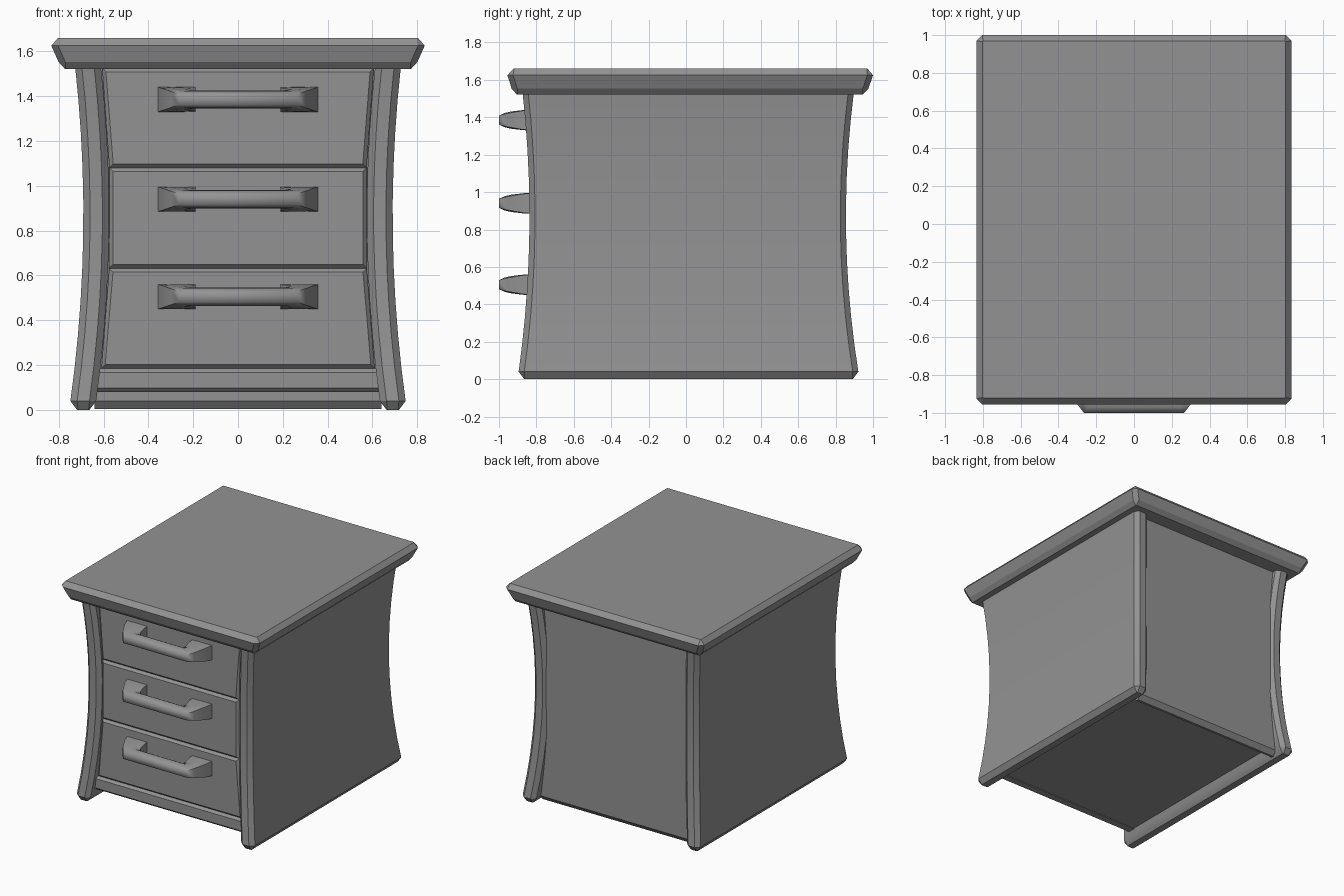
import bpy
import bmesh
from math import radians

cube = bpy.data.objects.get("Cube")
if cube:
    bpy.data.objects.remove(cube, do_unlink=True)

grey = bpy.data.materials.new("plain_grey")
grey.use_nodes = True
colour = (0.29, 0.29, 0.29, 1)
grey.diffuse_color = colour
for node in grey.node_tree.nodes:
    if node.type == 'BSDF_PRINCIPLED':
        node.inputs["Base Color"].default_value = colour


def loft(name, rings, angle=30):
    """Join equal-length rings of points into a capped solid."""
    bm = bmesh.new()
    loops = [[bm.verts.new(p) for p in ring] for ring in rings]
    n = len(loops[0])
    for a, b in zip(loops, loops[1:]):
        for i in range(n):
            j = (i + 1) % n
            bm.faces.new((a[i], a[j], b[j], b[i]))
    bm.faces.new(loops[0][::-1])
    bm.faces.new(loops[-1])
    bmesh.ops.recalc_face_normals(bm, faces=bm.faces)
    mesh = bpy.data.meshes.new(name)
    bm.to_mesh(mesh)
    bm.free()
    obj = bpy.data.objects.new(name, mesh)
    bpy.context.collection.objects.link(obj)
    mesh.materials.append(grey)
    bpy.ops.object.select_all(action='DESELECT')
    obj.select_set(True)
    bpy.context.view_layer.objects.active = obj
    bpy.ops.object.shade_smooth_by_angle(angle=radians(angle))


def flare(z):
    """Outward sweep of the waisted cabinet at height z."""
    return 0.084 * (z - 0.87) ** 2


def plan(x0, x1, y0, y1, z, c):
    """Rectangle at height z with corners cut by c."""
    return [(x0 + c, y0, z), (x1 - c, y0, z), (x1, y0 + c, z), (x1, y1 - c, z),
            (x1 - c, y1, z), (x0 + c, y1, z), (x0, y1 - c, z), (x0, y0 + c, z)]


def block(x, y0, y1, z):
    """Plain rectangle at height z."""
    return [(-x, y0, z), (x, y0, z), (x, y1, z), (-x, y1, z)]


heights = [0.04 + 1.49 * i / 10 for i in range(11)]

# Curved side panels with chamfered edges
for side, name in ((1, "left_side_panel"), (-1, "right_side_panel")):
    rings = []
    for z in [0] + heights:
        f = flare(max(z, 0.04))
        d = 0.03 if z == 0 else 0
        c = 0.004 if z == 0 else 0.03
        xs = sorted((side * (0.575 + f + d), side * (0.69 + f - d)))
        rings.append(plan(*xs, -0.837 - f + d, 0.855 + 1.15 * f - d, z, c))
    loft(name, rings)

# Flat-faced cabinet body, its underside raised off the floor
loft("cabinet_body", [block(0.59 + flare(z), -0.785, 0.81, z)
                      for z in [0.085] + heights[1:]])

# Flat back board reaching the floor, chamfered along the bottom
loft("back_board", [
    block(0.64, 0.79, 0.808, 0.003),
    block(0.64, 0.76, 0.838, 0.04),
    block(0.59 + flare(0.3), 0.76, 0.838, 0.3)] + [
    block(0.59 + flare(z), 0.76, 0.838, z) for z in heights[3:]])

# Overhanging top with undercut edge
loft("top_slab", [
    plan(-0.773, 0.773, -0.905, 0.945, 1.522, 0.004),
    plan(-0.801, 0.801, -0.932, 0.975, 1.553, 0.03),
    plan(-0.833, 0.833, -0.955, 1.0, 1.625, 0.03),
    plan(-0.803, 0.803, -0.922, 0.97, 1.66, 0.004)], 12)


def front_board(name, z0, z1, half_width):
    """Upright bevelled board whose ends follow the cabinet's waist."""
    def ring(inset, y):
        pts = []
        for z, s in ((z0, 1), (z1, -1)):
            w = half_width + flare(z) - inset
            row = [(-w, y, z + s * inset), (w, y, z + s * inset)]
            pts += row[::s]
        return pts
    loft(name, [ring(0, -0.75), ring(0, -0.804), ring(0.017, -0.822)])


def handle(name, z):
    """Pull with broad feet narrowing into a rounded bar."""
    # Each station: (x, y, half height) from its outer to its inner edge
    stations = [
        ((0.36, -0.81, 0.056), (0.31, -0.81, 0.056),
         (0.25, -0.81, 0.056), (0.19, -0.81, 0.056)),
        ((0.34, -0.875, 0.050), (0.30, -0.868, 0.054),
         (0.25, -0.86, 0.054), (0.19, -0.855, 0.050)),
        ((0.30, -0.955, 0.036), (0.275, -0.935, 0.046),
         (0.24, -0.91, 0.047), (0.19, -0.895, 0.038)),
        ((0.265, -1.0, 0.024), (0.245, -0.97, 0.038),
         (0.22, -0.94, 0.041), (0.18, -0.915, 0.028))]
    rings = []
    for side, row in ((1, stations), (-1, stations[::-1])):
        for st in row:
            upper = [(side * x, y, z + h) for x, y, h in st]
            lower = [(side * x, y, z - h) for x, y, h in st[::-1]]
            rings.append(upper + lower)
    loft(name, rings, 70)


# Three drawers, their handles and the base rail
drawers = (("lower", 0.185, 0.632, 0.505),
           ("middle", 0.632, 1.08, 0.94),
           ("upper", 1.08, 1.525, 1.385))
for level, z0, z1, grip in drawers:
    front_board(level + "_drawer", z0, z1, 0.57)
    handle(level + "_handle", grip)
front_board("base_rail", 0.08, 0.185, 0.61)
